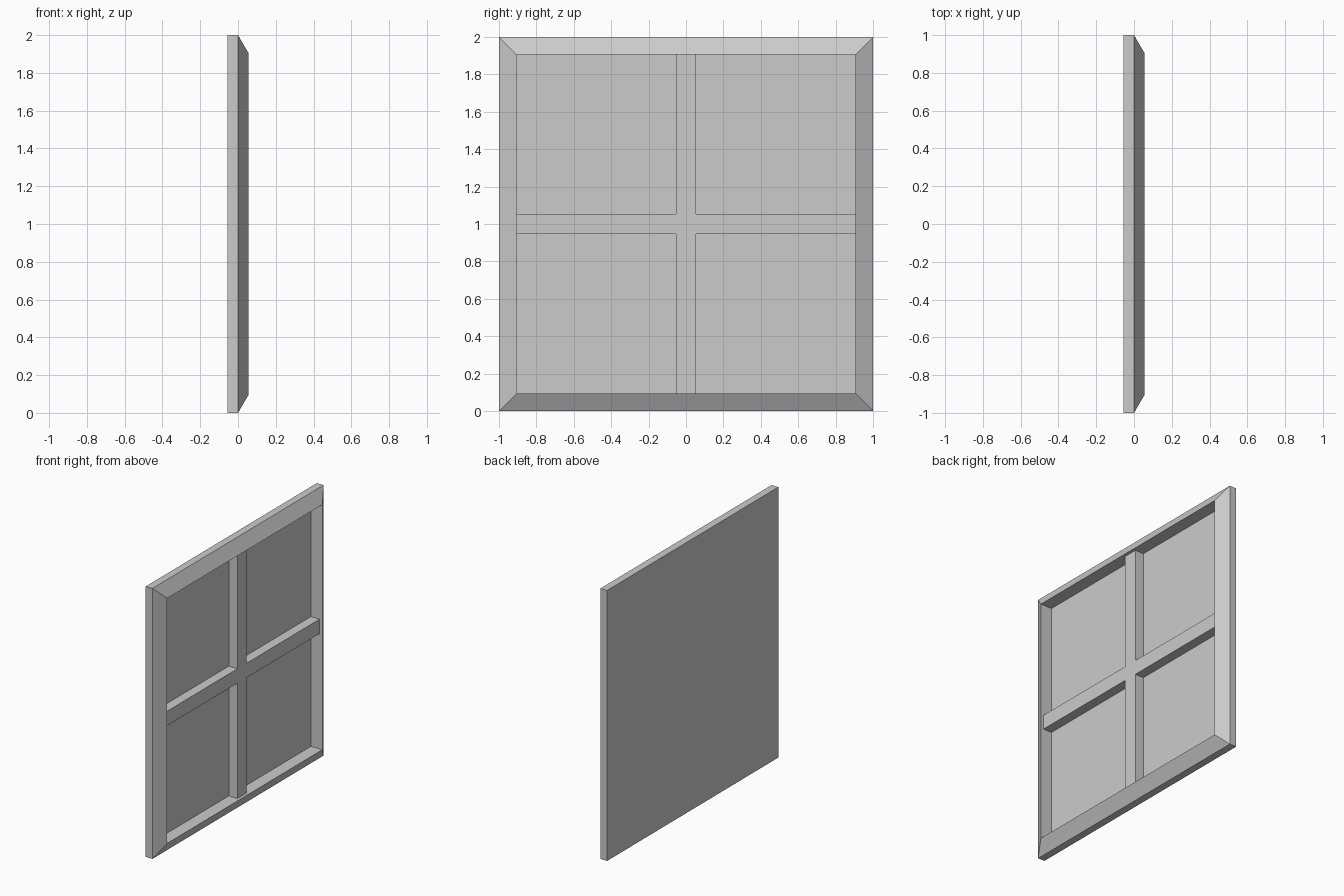
import bpy, bmesh

if "Cube" in bpy.data.objects:
    bpy.data.objects.remove(bpy.data.objects["Cube"])

HALF = 1.0        # outer half size
INNER = 0.906     # half size of the opening
DEPTH = 0.055     # half thickness
PANE_X = -0.038   # recessed panel surface
BAR_X = 0.033     # front of the glazing bars
BAR = 0.0535      # half width of the bars
EMBED = 0.01      # bars run slightly into the frame and panel


def finish(name, bm):
    bmesh.ops.recalc_face_normals(bm, faces=bm.faces[:])
    mesh = bpy.data.meshes.new(name)
    bm.to_mesh(mesh)
    bm.free()
    obj = bpy.data.objects.new(name, mesh)
    bpy.context.collection.objects.link(obj)
    return obj


# Bevelled frame with backing panel: square rings joined from back to recess
bm = bmesh.new()
profile = [(HALF, -DEPTH), (HALF, 0), (INNER, DEPTH), (INNER, PANE_X)]
corners = [(-1, -1), (1, -1), (1, 1), (-1, 1)]
rings = [[bm.verts.new((x, h * sy, 1 + h * sz)) for sy, sz in corners]
         for h, x in profile]
for a, b in zip(rings, rings[1:]):
    for i in range(4):
        j = (i + 1) % 4
        bm.faces.new((a[i], a[j], b[j], b[i]))
bm.faces.new(rings[0])
bm.faces.new(rings[-1])
finish("window_frame", bm)

# Cross of glazing bars: plus-shaped outline, turned four times and extruded
bm = bmesh.new()
end = INNER + EMBED
arm = [(BAR, -BAR), (end, -BAR), (end, BAR)]
outline = []
for _ in range(4):
    outline += arm
    arm = [(-z, y) for y, z in arm]
base = bm.faces.new([bm.verts.new((PANE_X - EMBED / 2, y, 1 + z))
                     for y, z in outline])
ext = bmesh.ops.extrude_face_region(bm, geom=[base], use_keep_orig=True)
top = [g for g in ext["geom"] if isinstance(g, bmesh.types.BMVert)]
bmesh.ops.translate(bm, verts=top, vec=(BAR_X - PANE_X + EMBED / 2, 0, 0))
finish("glazing_bars", bm)
